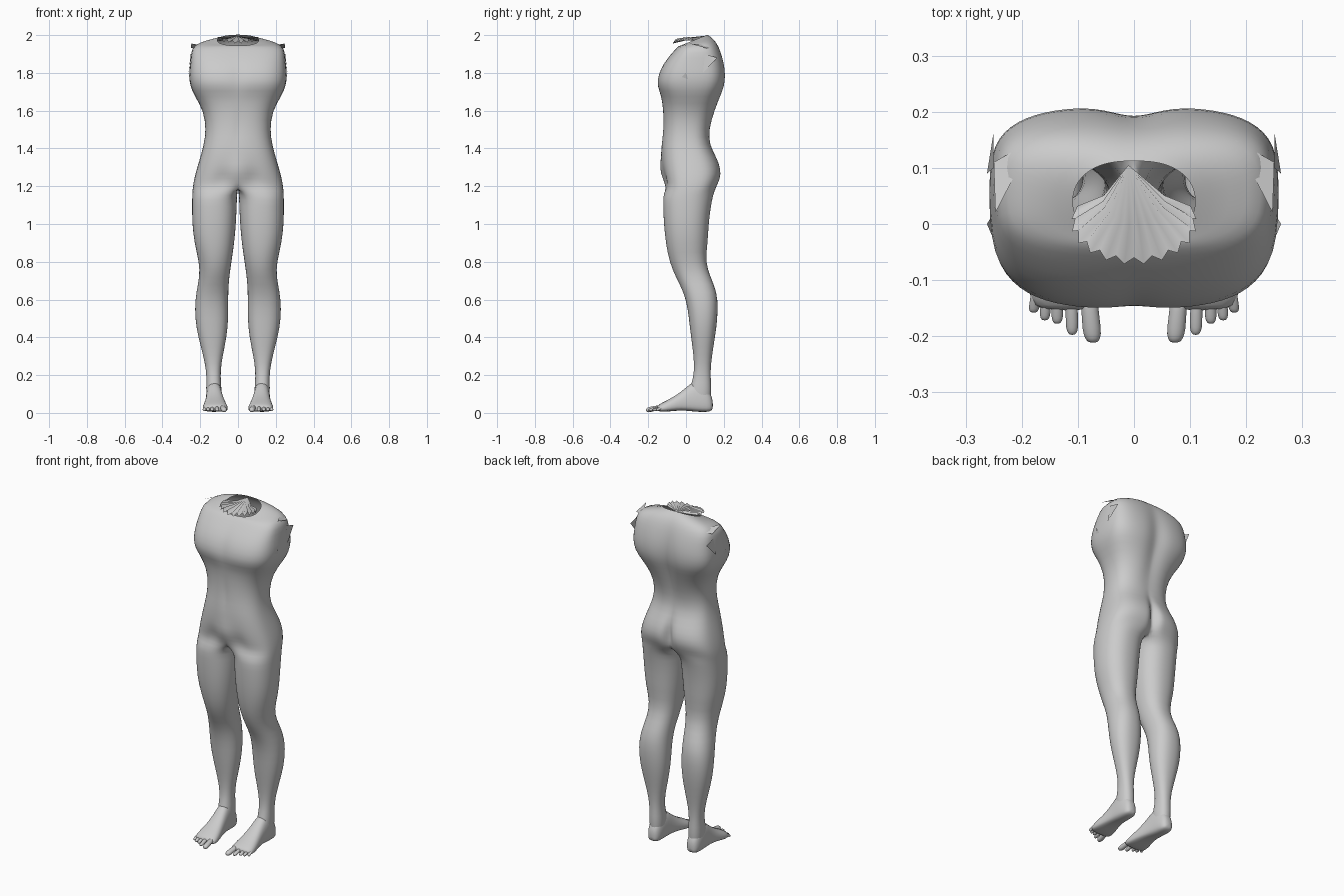
import bpy, bmesh, math
from math import sin, cos, radians, pi, exp

M, K = 10, 5  # outer samples each side of centre, inner-thigh samples


def spow(v, e):
    return math.copysign(abs(v) ** e, v)


def finish(name, bm, subsurf=True, mirror=True):
    bmesh.ops.recalc_face_normals(bm, faces=bm.faces)
    me = bpy.data.meshes.new(name)
    bm.to_mesh(me)
    bm.free()
    for p in me.polygons:
        p.use_smooth = True
    ob = bpy.data.objects.new(name, me)
    bpy.context.collection.objects.link(ob)
    if mirror:
        mod = ob.modifiers.new("mirror", 'MIRROR')
        mod.merge_threshold = 0.001
    if subsurf:
        ob.modifiers.new("smooth", 'SUBSURF').levels = 1
        ob.modifiers["smooth"].render_levels = 1
    return ob


def loft(bm, rings, cap=False):
    vs = [[bm.verts.new(p) for p in r] for r in rings]
    n = len(rings[0])
    for a, b in zip(vs, vs[1:]):
        for i in range(n):
            j = (i + 1) % n
            bm.faces.new((a[i], a[j], b[j], b[i]))
    if cap:
        bm.faces.new(vs[0])
        bm.faces.new(vs[-1])


# relief: x, front(-1)/back(+1), z, x radius, z radius, y shift
RELIEF = [(0, 1, 1.72, .05, .2, -.02), (0, 1, 1.27, .022, .07, -.05),
          (0, -1, 1.28, .06, .05, -.015), (.085, -1, 1.24, .03, .035, .015),
          (0, -1, 1.78, .03, .07, .008), (0, -1, 1.52, .02, .03, .010),
          (.1, -1, 1.655, .08, .025, .01), (.125, -1, .76, .03, .04, -.012)]


def relief(x, y, z, yc):
    for bx, side, bz, rx, rz, d in RELIEF:
        if (y - yc) * side > 0.02:
            y += d * exp(-((x - bx) / rx) ** 2 - ((z - bz) / rz) ** 2)
    return (x, y, z)


def torso_ring(z, w, yf, yb, yc, e, tilt):
    pts = []
    for i in range(-M, M + 1):
        a = pi / 2 * sin(pi / 2 * i / M)
        x = w * abs(cos(a)) ** e if abs(i) < M else 0.0
        h = yb - yc if a > 0 else yc - yf
        y = yc + h * spow(sin(a), e)
        pts.append(relief(x, y, z + tilt * (y - yc), yc))
    b, f = pts[-1], pts[0]
    for k in range(1, K + 1):
        t = k / (K + 1)
        pts.append((0, b[1] + (f[1] - b[1]) * t, b[2] + (f[2] - b[2]) * t))
    return pts


def leg_ring(z, xi, xo, yf, yb):
    cx, r, yc, h = (xi + xo) / 2, (xo - xi) / 2, (yf + yb) / 2, (yb - yf) / 2
    angs = [135 * i / M for i in range(-M, M + 1)]
    angs += [135 + 90 * k / (K + 1) for k in range(1, K + 1)]
    return [relief(cx + r * spow(cos(radians(a)), .88),
                   yc + h * spow(sin(radians(a)), .88), z, yc) for a in angs]


# torso: z, half width, front, back, middle, squareness, tilt
TORSO = [(1.972, .11, -.03, .115, .04, .9, .4), (1.965, .17, -.035, .14, .05, .8, .25),
         (1.948, .235, -.045, .165, .06, .65, .1), (1.91, .25, -.07, .186, .065, .6, 0),
         (1.85, .254, -.12, .203, .06, .6, 0), (1.79, .262, -.148, .211, .06, .6, 0),
         (1.73, .255, -.155, .206, .05, .62, 0), (1.68, .233, -.132, .187, .04, .7, 0),
         (1.6, .183, -.12, .157, .02, .78, 0), (1.5, .17, -.12, .125, .01, .78, 0),
         (1.42, .182, -.13, .125, .01, .75, 0), (1.35, .202, -.13, .165, .02, .72, 0),
         (1.29, .22, -.125, .187, .03, .7, 0), (1.24, .233, -.115, .183, .03, .68, 0),
         (1.195, .241, -.105, .16, .025, .66, 0)]
# legs: z, inner x, outer x, front, back
LEGS = [(1.155, .004, .243, -.122, .145), (1.1, .006, .244, -.122, .133),
        (1.0, .010, .243, -.118, .12), (.9, .019, .232, -.108, .116),
        (.8, .034, .206, -.085, .102), (.72, .046, .203, -.052, .13),
        (.64, .052, .222, -.012, .165), (.55, .05, .23, .01, .17),
        (.45, .053, .222, .02, .162), (.35, .07, .197, .034, .145),
        (.26, .089, .174, .044, .132), (.19, .093, .166, .04, .13),
        (.13, .086, .17, .02, .135), (.07, .09, .165, .02, .13)]

bm = bmesh.new()
loft(bm, [torso_ring(*r) for r in TORSO] + [leg_ring(*r) for r in LEGS])
inner = [f for f in bm.faces if all(v.co.x < 1e-4 for v in f.verts)]
bmesh.ops.delete(bm, geom=inner, context='FACES')
finish("body", bm)

# feet: y, centre x, half width, bottom z, top z
FOOT = [(.143, .128, .018, .02, .065), (.128, .128, .036, .006, .11),
        (.09, .128, .042, .004, .16), (.045, .127, .044, .006, .175),
        (0, .124, .047, .012, .135), (-.05, .122, .056, .012, .095),
        (-.1, .121, .067, .006, .068), (-.135, .12, .068, .006, .05),
        (-.155, .116, .056, .012, .036)]
bm = bmesh.new()
rings = []
for y, cx, w, z0, z1 in FOOT:
    ring = []
    for i in range(16):
        a = 2 * pi * i / 16
        s = sin(a)
        e = .55 if s < 0 else .9
        zc = z0 + (z1 - z0) * .35
        ring.append((cx + w * spow(cos(a), .75), y,
                     zc + (z1 - zc if s > 0 else zc - z0) * spow(s, e)))
    rings.append(ring)
loft(bm, rings, cap=True)
finish("foot", bm)

# toes: base x, tip x, tip y, radius
bm = bmesh.new()
for bx, tx, ty, r in [(.082, .073, -.212, .019), (.112, .11, -.198, .013), (.136, .137, -.178, .012),
                      (.156, .159, -.172, .011), (.174, .179, -.158, .011)]:
    rings = []
    for t, s, h in [(0, 1, .03), (.45, .85, .026), (.75, 1, .018), (.93, .8, .016), (1, .4, .015)]:
        y = -.115 + (ty + .115) * t
        rings.append([(bx + (tx - bx) * t + r * s * cos(2 * pi * i / 8), y,
                       h + r * .85 * s * sin(2 * pi * i / 8)) for i in range(8)])
    loft(bm, rings, cap=True)
finish("toes", bm)

# crumpled pleats closing the neck opening
bm = bmesh.new()
apex = bm.verts.new((-.01, .105, 1.997))
mid, rim = [], []
for i in range(27):
    a = radians(-205 + 230 * i / 26)
    up = i % 2
    x, y = .112 * cos(a), -.0 + .072 * sin(a)
    y += .012 * up
    mid.append(bm.verts.new((x * .5, .035 + y * .5, 1.972 + .014 * up)))
    rim.append(bm.verts.new((x * (1 - .06 * up), y, 1.952 + .018 * up + .02 * abs(cos(a)))))
for i in range(26):
    bm.faces.new((apex, mid[i], mid[i + 1]))
    bm.faces.new((mid[i], rim[i], rim[i + 1], mid[i + 1]))
finish("neck_pleats", bm, subsurf=False, mirror=False)

# torn flaps around the arm openings
bm = bmesh.new()
for tri in [((.18, .15, 1.945), (.25, .11, 1.93), (.247, .02, 1.955)),
            ((.25, .165, 1.88), (.262, .09, 1.8), (.25, .1, 1.9)),
            ((.245, -.04, 1.76), (.262, 0, 1.8), (.25, .02, 1.74))]:
    bm.faces.new([bm.verts.new(p) for p in tri])
finish("arm_flap", bm, subsurf=False)
